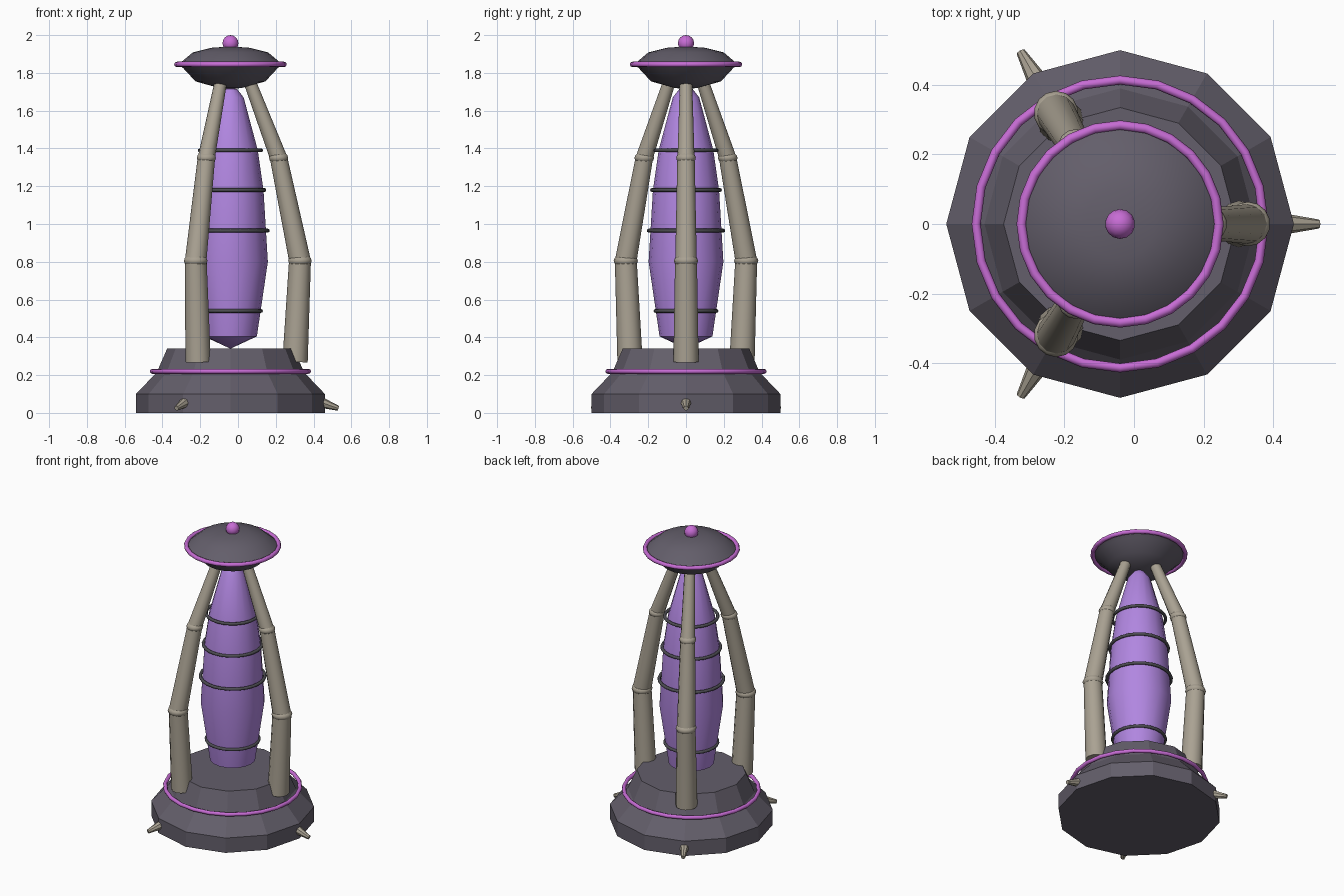
import bpy, bmesh, math
from mathutils import Vector

if "Cube" in bpy.data.objects:
    bpy.data.objects.remove(bpy.data.objects["Cube"])

AXIS = Vector((-0.04, 0, 0))


def material(name, rgb):
    m = bpy.data.materials.new(name)
    m.diffuse_color = (*rgb, 1)
    m.use_nodes = True
    m.node_tree.nodes["Principled BSDF"].inputs["Base Color"].default_value = m.diffuse_color
    return m


STONE = material("dark_stone", (0.125, 0.112, 0.145))
VIOLET = material("violet_crystal", (0.44, 0.24, 0.75))
PINK = material("pink_trim", (0.57, 0.15, 0.66))
BONE = material("bone", (0.40, 0.36, 0.29))
METAL = material("dark_metal", (0.075, 0.075, 0.085))


def finish(ob, name, mat, smooth=None):
    ob.name = name
    ob.data.materials.append(mat)
    if smooth:
        bpy.ops.object.select_all(action='DESELECT')
        ob.select_set(True)
        bpy.context.view_layer.objects.active = ob
        bpy.ops.object.shade_smooth_by_angle(angle=math.radians(smooth))
    return ob


def lathe(name, profile, sides, mat, smooth=None):
    """Revolve (radius, z) points around the tower axis."""
    bm = bmesh.new()
    rings = []
    for r, z in profile:
        if r == 0:
            rings.append([bm.verts.new((0, 0, z))] * sides)
        else:
            rings.append([bm.verts.new((r * math.cos(a), r * math.sin(a), z))
                          for a in (2 * math.pi * i / sides for i in range(sides))])
    for low, high in zip(rings, rings[1:]):
        for i in range(sides):
            j = (i + 1) % sides
            corners = list(dict.fromkeys((low[i], low[j], high[j], high[i])))
            bm.faces.new(corners)
    # flat caps where the profile ends off the axis
    if profile[0][0] > 0:
        bm.faces.new(rings[0][::-1])
    if profile[-1][0] > 0:
        bm.faces.new(rings[-1])
    bmesh.ops.recalc_face_normals(bm, faces=bm.faces)
    mesh = bpy.data.meshes.new(name)
    bm.to_mesh(mesh)
    bm.free()
    ob = bpy.data.objects.new(name, mesh)
    bpy.context.collection.objects.link(ob)
    ob.location = AXIS
    return finish(ob, name, mat, smooth)


def ring(name, r, z, thick, mat):
    bpy.ops.mesh.primitive_torus_add(major_radius=r, minor_radius=thick, major_segments=24,
                                     minor_segments=8, location=AXIS + Vector((0, 0, z)))
    return finish(bpy.context.object, name, mat, 50)


def spot(r, z, angle):
    return AXIS + Vector((r * math.cos(angle), r * math.sin(angle), z))


def limb(name, a, b, ra, rb, sides=12):
    """Tapered rod from point a to point b."""
    d = b - a
    bpy.ops.mesh.primitive_cone_add(vertices=sides, radius1=ra, radius2=rb, depth=d.length,
                                    location=(a + b) / 2,
                                    rotation=d.to_track_quat('Z', 'Y').to_euler())
    return finish(bpy.context.object, name, BONE, 40)


def ball(name, loc, r, mat, squash=1.0):
    bpy.ops.mesh.primitive_uv_sphere_add(segments=14, ring_count=8, radius=r, location=loc)
    bpy.context.object.scale.z = squash
    return finish(bpy.context.object, name, mat, 60)


# Faceted plinth
lathe("base", [(0.5, 0), (0.5, 0.10), (0.39, 0.215), (0.335, 0.34)], 12, STONE)
ring("base_trim", 0.414, 0.22, 0.013, PINK)

# Crystal core and its bands
lathe("core", [(0, 0.34), (0.14, 0.405), (0.198, 0.80), (0.175, 1.18), (0.145, 1.39),
               (0.07, 1.67), (0.035, 1.715), (0, 1.72)], 16, VIOLET, 35)
for r, z in ((0.162, 0.54), (0.198, 0.965), (0.18, 1.18), (0.163, 1.39)):
    ring("core_band", r, z, 0.01, METAL)

# Saucer cap
lathe("cap", [(0, 1.715), (0.06, 1.72), (0.185, 1.755), (0.25, 1.825), (0.275, 1.845),
              (0.2, 1.908), (0.1, 1.933), (0, 1.94)], 20, STONE, 45)
ring("cap_trim", 0.284, 1.845, 0.014, PINK)
ball("finial", AXIS + Vector((0, 0, 1.957)), 0.043, PINK)

# Three jointed legs, each with a spike at the plinth
for k in range(3):
    t = k * 2 * math.pi / 3
    foot, knee = spot(0.342, 0.27, t), spot(0.368, 0.805, t)
    elbow, tip = spot(0.255, 1.35, t), spot(0.105, 1.745, t)
    limb("leg_lower", foot, knee, 0.067, 0.058)
    limb("leg_middle", knee, elbow, 0.057, 0.046)
    limb("leg_upper", elbow, tip, 0.045, 0.033)
    ball("knee_joint", knee, 0.064, BONE, 0.6)
    ball("elbow_joint", elbow, 0.052, BONE, 0.65)
    limb("base_spike", spot(0.45, 0.065, t), spot(0.572, 0.024, t), 0.034, 0.013, 8)
